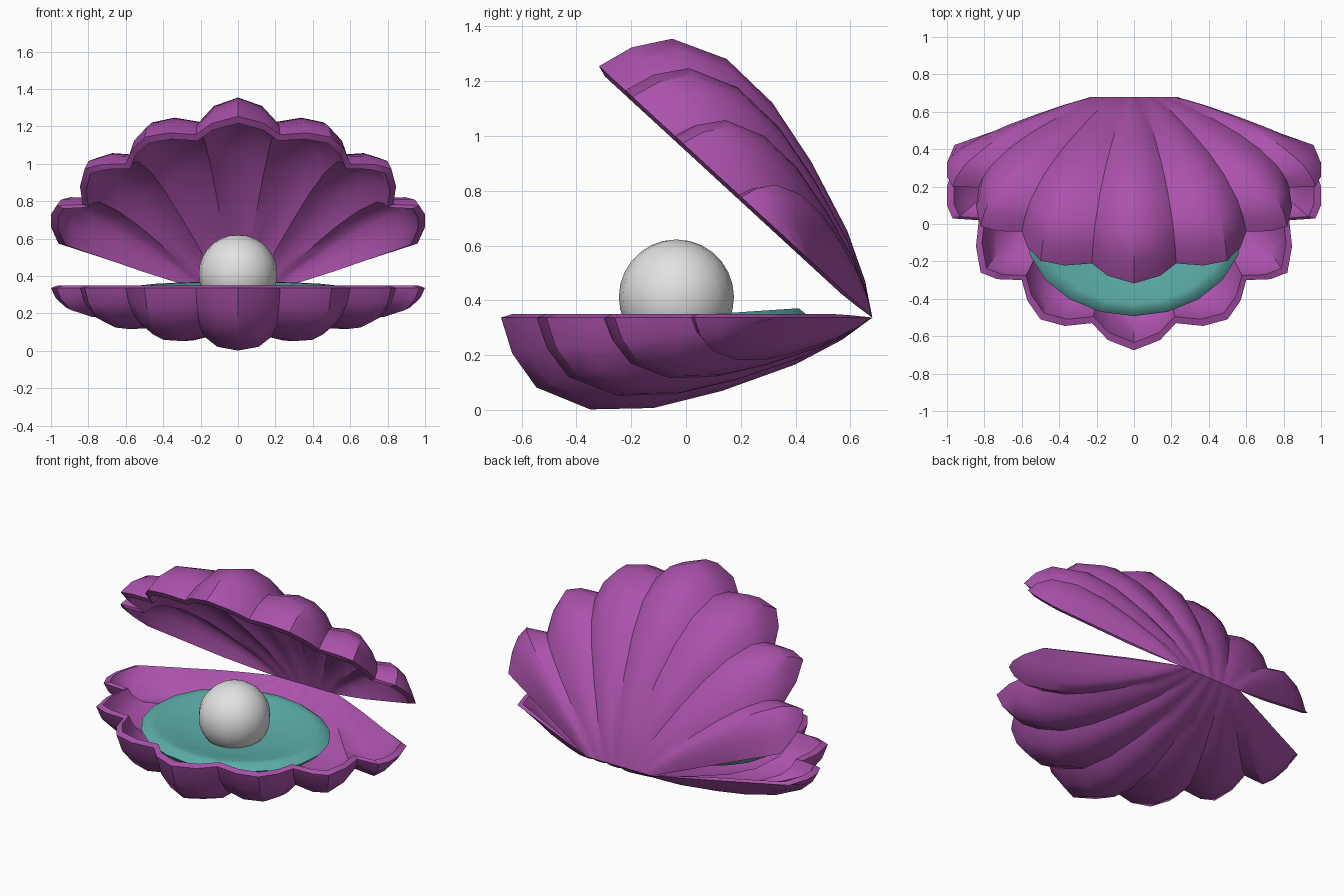
import bpy, bmesh, math
from mathutils import Matrix, Vector

if "Cube" in bpy.data.objects:
    bpy.data.objects.remove(bpy.data.objects["Cube"])

HINGE_Y, RIM_Z, HINGE_X = 0.68, 0.337, 0.23


def material(name, rgb):
    m = bpy.data.materials.new(name)
    m.diffuse_color = (*rgb, 1)
    m.use_nodes = True
    m.node_tree.nodes["Principled BSDF"].inputs["Base Color"].default_value = m.diffuse_color
    return m


purple = material("purple shell", (0.41, 0.085, 0.41))
teal = material("teal flesh", (0.105, 0.41, 0.38))
white = material("pearl white", (0.76, 0.76, 0.76))


def finish(bm, name, mat, angle=35):
    bmesh.ops.recalc_face_normals(bm, faces=bm.faces[:])
    me = bpy.data.meshes.new(name)
    bm.to_mesh(me)
    bm.free()
    me.materials.append(mat)
    ob = bpy.data.objects.new(name, me)
    bpy.context.collection.objects.link(ob)
    bpy.ops.object.select_all(action='DESELECT')
    ob.select_set(True)
    bpy.context.view_layer.objects.active = ob
    bpy.ops.object.shade_smooth_by_angle(angle=math.radians(angle))
    return ob


# Half of the scalloped rim: x, y, and greatest depth of the rib ending there
HALF = [(0, -.675, .335), (.14, -.62, .315), (.225, -.53, .262),
        (.37, -.545, .285), (.5, -.51, .278), (.57, -.41, .25), (.6, -.30, .2),
        (.73, -.295, .22), (.82, -.26, .212), (.845, -.12, .18), (.83, .02, .135),
        (.97, .03, .155), (1, .10, .135), (1, .20, .085), (.96, .33, 0)]
RIM = [(-x, y, d) for x, y, d in HALF[:0:-1]] + HALF
# Rib profile from hinge to rim: travel, relative depth
RIB = [(0, 0), (.081, .24), (.207, .51), (.406, .8), (.59, .985),
       (.76, 1), (.905, .76), (.97, .39), (1, 0)]


def shell(name, place):
    bm = bmesh.new()
    n = len(RIM)

    def skin(inner):
        grid = []
        for t, k in RIB:
            row = []
            for i, (rx, ry, d) in enumerate(RIM):
                hx = HINGE_X * (i - 14) / 14
                z = -k * d
                if inner:  # inset lip and slightly shallower bowl
                    rx, ry = rx * .962, .25 + (ry - .25) * .955
                    z = z * .9 + .013 * min(1, t * 3)
                row.append(bm.verts.new((hx + (rx - hx) * t,
                                         HINGE_Y + (ry - HINGE_Y) * t, z)))
            grid.append(row)
        for a, b in zip(grid, grid[1:]):
            for i in range(n - 1):
                bm.faces.new((a[i], a[i + 1], b[i + 1], b[i]))
        return grid

    out, inn = skin(False), skin(True)

    def border(g):
        return (g[0] + [r[-1] for r in g[1:]] + g[-1][-2::-1]
                + [r[0] for r in g[-2:0:-1]])

    # Lip joining both skins
    bo, bi = border(out), border(inn)
    for j in range(len(bo)):
        k = (j + 1) % len(bo)
        bm.faces.new((bo[j], bo[k], bi[k], bi[j]))
    bmesh.ops.remove_doubles(bm, verts=bm.verts[:], dist=1e-5)
    bm.transform(place)
    return finish(bm, name, purple)


# Lower shell, and the upper one mirrored and swung open about the hinge
shell("lower_shell", Matrix.Translation((0, 0, RIM_Z)))
hinge = Vector((0, HINGE_Y, RIM_Z))
shell("upper_shell", Matrix.Translation(hinge)
      @ Matrix.Rotation(-math.radians(42.6), 4, 'X')
      @ Matrix.Diagonal((1, 1, -1, 1))
      @ Matrix.Translation((0, -HINGE_Y, 0)))

# Oval flesh cushion: turned profile (radius, height), tilted to the front
PROFILE = [(.35, -.05), (.65, -.03), (.85, .0), (.93, .0), (1, -.03), (.93, -.07), (.6, -.12)]
bm = bmesh.new()
N = 20
rings = [[bm.verts.new((.585 * r * math.cos(2 * math.pi * i / N),
                        .47 * r * math.sin(2 * math.pi * i / N), z))
          for i in range(N)] for r, z in PROFILE]
for a, b in zip(rings, rings[1:]):
    for i in range(N):
        j = (i + 1) % N
        bm.faces.new((a[i], a[j], b[j], b[i]))
bm.faces.new(rings[0])
bm.faces.new(rings[-1])
bm.transform(Matrix.Translation((0, -.025, .342)) @ Matrix.Rotation(math.radians(3.8), 4, 'X'))
finish(bm, "flesh_cushion", teal, 50)

# Pearl
bm = bmesh.new()
bmesh.ops.create_uvsphere(bm, u_segments=16, v_segments=14, radius=.21)
bm.transform(Matrix.Translation((0, -.035, .412)))
finish(bm, "pearl", white, 60)
